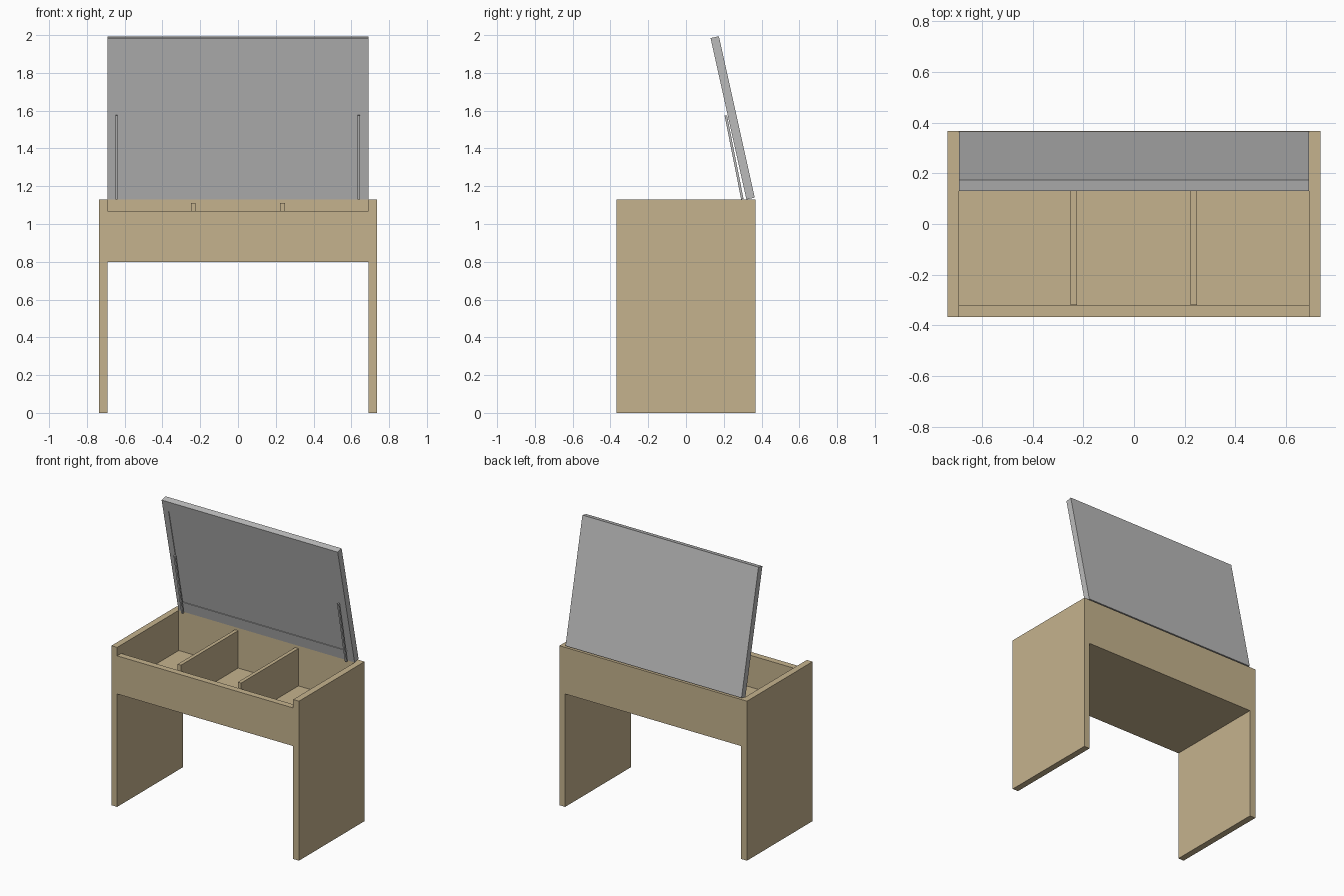
import bpy
import bmesh
from math import atan2
from mathutils import Matrix, Vector

cube = bpy.data.objects.get("Cube")
if cube:
    bpy.data.objects.remove(cube, do_unlink=True)


def material(name, rgb):
    mat = bpy.data.materials.new(name)
    mat.use_nodes = True
    mat.diffuse_color = (*rgb, 1)
    mat.node_tree.nodes["Principled BSDF"].inputs["Base Color"].default_value = (*rgb, 1)
    return mat


WOOD = material("light_wood", (0.56, 0.45, 0.27))
GREY = material("lid_grey", (0.5, 0.5, 0.5))


def finish(name, bm, mat):
    mesh = bpy.data.meshes.new(name)
    bm.to_mesh(mesh)
    bm.free()
    mesh.materials.append(mat)
    obj = bpy.data.objects.new(name, mesh)
    bpy.context.collection.objects.link(obj)
    return obj


def box(name, low, high, mat):
    """Box between two opposite corners."""
    low, high = Vector(low), Vector(high)
    bm = bmesh.new()
    bmesh.ops.create_cube(bm, size=1)
    bmesh.ops.scale(bm, vec=high - low, verts=bm.verts)
    bmesh.ops.translate(bm, vec=(low + high) / 2, verts=bm.verts)
    return finish(name, bm, mat)


T = 0.045              # board thickness
DEPTH = 0.367          # half depth
INNER = 0.69           # half width between the side panels
TOP, BASE = 1.13, 0.80
INSIDE = DEPTH - T

# Side panels that double as legs
for name, x in (("right_side_panel", -INNER - T), ("left_side_panel", INNER)):
    box(name, (x, -DEPTH, 0), (x + T, DEPTH, TOP), WOOD)

# Storage box
box("front_panel", (-INNER, -DEPTH, BASE), (INNER, -INSIDE, 1.07), WOOD)
box("back_panel", (-INNER, INSIDE, BASE), (INNER, DEPTH, TOP), WOOD)
box("box_floor", (-INNER, -INSIDE, BASE), (INNER, INSIDE, BASE + T), WOOD)

# Two dividers
for name, x in (("right_divider", -0.25), ("left_divider", 0.222)):
    box(name, (x, -INSIDE + 0.003, BASE + T), (x + 0.026, INSIDE, 1.11), WOOD)

# Open lid, built upright on its lower front edge with a shallow recessed panel
LENGTH = 0.875
lid = box("lid", (-INNER, 0, 0), (INNER, T, LENGTH), GREY)
bm = bmesh.new()
bm.from_mesh(lid.data)
bm.normal_update()
face = min(bm.faces, key=lambda f: f.normal.y)
bmesh.ops.inset_region(bm, faces=[face], thickness=0.06)
for v in face.verts:
    v.co.z += 0.035 if v.co.z < LENGTH / 2 else -0.035
recess = bmesh.ops.inset_region(bm, faces=[face], thickness=0.0005, depth=-0.004)
bm.to_mesh(lid.data)
bm.free()
lid.data.transform(Matrix.Translation((0, 0.32, TOP)) @ Matrix.Rotation(atan2(0.19, 0.855), 4, "X"))

# Lid stays: slim bars leaning beside the lid
for name, x in (("right_lid_stay", -0.643), ("left_lid_stay", 0.639)):
    stay = box(name, (x - 0.006, 0, 0), (x + 0.006, 0.013, 0.452), GREY)
    stay.data.transform(Matrix.Translation((0, 0.292, TOP)) @ Matrix.Rotation(atan2(0.088, 0.445), 4, "X"))
